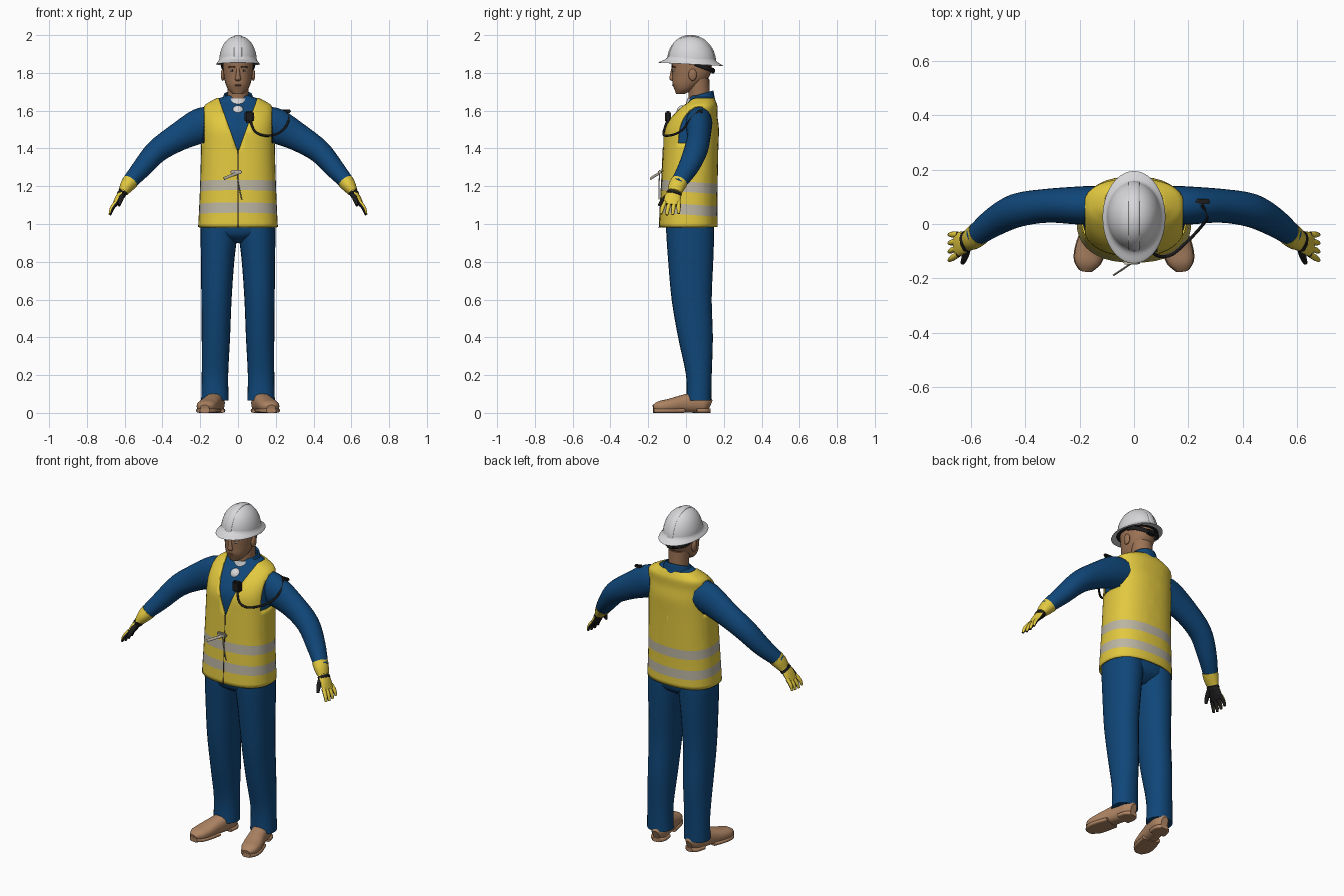
import bpy, bmesh, math
from mathutils import Vector, Matrix

if "Cube" in bpy.data.objects:
    bpy.data.objects.remove(bpy.data.objects["Cube"])


def material(name, r, g, b):
    m = bpy.data.materials.new(name)
    m.use_nodes = True
    m.diffuse_color = (r, g, b, 1)
    m.node_tree.nodes["Principled BSDF"].inputs["Base Color"].default_value = (r, g, b, 1)
    return m


BLUE = material("work_blue", .005, .062, .19)
YELLOW = material("safety_yellow", .76, .58, .05)
SILVER = material("reflective_grey", .5, .46, .36)
WHITE = material("helmet_white", .68, .68, .7)
SKIN = material("skin", .33, .17, .09)
TAN = material("shoe_tan", .42, .23, .125)
BLACK = material("rubber_black", .012, .012, .013)
BROWN = material("brow_brown", .06, .035, .02)
LIP = material("lip", .24, .09, .06)


def finish(name, bm, mats):
    """Turn a bmesh into a smooth object that keeps its sharp edges."""
    bmesh.ops.recalc_face_normals(bm, faces=bm.faces[:])
    me = bpy.data.meshes.new(name)
    bm.to_mesh(me)
    bm.free()
    for m in mats if isinstance(mats, tuple) else (mats,):
        me.materials.append(m)
    me.shade_smooth()
    me.set_sharp_from_angle(angle=math.radians(45))
    obj = bpy.data.objects.new(name, me)
    bpy.context.collection.objects.link(obj)
    return obj


def refine(rings, steps):
    """Smooth interpolation through every ring."""
    pts = [rings[0], *rings, rings[-1]]
    out = []
    for p, q, r, s in zip(pts, pts[1:], pts[2:], pts[3:]):
        for i in range(steps):
            t = i / steps
            out.append([.5 * (2 * b + (c - a) * t + (2 * a - 5 * b + 4 * c - d) * t * t
                              + (3 * b - a - 3 * c + d) * t ** 3)
                        for a, b, c, d in zip(p, q, r, s)])
    return out + [list(rings[-1])]


def loft(name, mats, rings, ref=None, side=1, power=2, n=24, steps=4, cap=True):
    """Skin rings (x, y, z, half width, half depth); ref makes them follow the path."""
    rings = refine(rings, steps)
    bm = bmesh.new()
    loops = []
    for k, (x, y, z, a, b) in enumerate(rings):
        u, v = Vector((1, 0, 0)), Vector((0, 1, 0))
        if ref:
            t = Vector(rings[min(k + 1, len(rings) - 1)][:3]) - Vector(rings[max(k - 1, 0)][:3])
            t.normalize()
            u = Vector(ref)
            u = (u - t * u.dot(t)).normalized()
            v = t.cross(u)
        loop = []
        for i in range(n):
            ang = math.tau * i / n
            c, s = math.cos(ang), math.sin(ang)
            p = (Vector((x, y, z)) + u * a * math.copysign(abs(c) ** (2 / power), c)
                 + v * b * math.copysign(abs(s) ** (2 / power), s))
            loop.append(bm.verts.new((p.x * side, p.y, p.z)))
        loops.append(loop)
    for lo, hi in zip(loops, loops[1:]):
        for i in range(n):
            j = (i + 1) % n
            bm.faces.new((lo[i], lo[j], hi[j], hi[i]))
    if cap:
        bm.faces.new(loops[0])
        bm.faces.new(loops[-1])
    return finish(name, bm, mats)


def tube(name, mat, points, a, b=None, ref=(0, 1, 0), side=1):
    return loft(name, mat, [(*p, a, b or a) for p in points], ref, side, n=10)


def blob(name, mat, pos, size):
    bm = bmesh.new()
    bmesh.ops.create_uvsphere(bm, u_segments=20, v_segments=12, radius=1,
                              matrix=Matrix.LocRotScale(Vector(pos), None, Vector(size)))
    return finish(name, bm, mat)


def block(name, mat, pos, size):
    bm = bmesh.new()
    bmesh.ops.create_cube(bm, size=1, matrix=Matrix.LocRotScale(Vector(pos), None, Vector(size)))
    bmesh.ops.bevel(bm, geom=bm.edges[:], offset=min(size) / 4, segments=2, affect='EDGES')
    return finish(name, bm, mat)


def cut(obj, planes, rule):
    """Slice along planes, then colour each face by rule, or delete it on None."""
    bm = bmesh.new()
    bm.from_mesh(obj.data)
    for co, no in planes:
        bmesh.ops.bisect_plane(bm, geom=bm.verts[:] + bm.edges[:] + bm.faces[:],
                               plane_co=co, plane_no=no)
    gone = []
    for f in bm.faces:
        index = rule(f.calc_center_median(), f.normal)
        if index is None:
            gone.append(f)
        else:
            f.material_index = index
    bmesh.ops.delete(bm, geom=gone, context='FACES')
    bm.to_mesh(obj.data)
    bm.free()


def thicken(obj, depth):
    mod = obj.modifiers.new("thickness", 'SOLIDIFY')
    mod.thickness = depth
    mod.offset = -1


# Shirt body and the vest over it
torso = [(0, .013, .98, .203, .147), (0, .015, 1.1, .197, .143), (0, .02, 1.25, .191, .14),
         (0, .025, 1.4, .187, .138), (0, .03, 1.5, .185, .136), (0, .045, 1.57, .183, .113),
         (0, .07, 1.62, .172, .088), (0, .08, 1.645, .14, .07), (0, .08, 1.665, .1, .06),
         (0, .075, 1.68, .06, .05)]
loft("shirt_body", BLUE, torso[1:], power=2.4, n=40)
vest = loft("vest", (YELLOW, SILVER), [(x, y, z + .003, a + .008, b + .008)
            for x, y, z, a, b in torso[:-1]], power=2.4, n=40, cap=False)
bands = [1.05, 1.105, 1.17, 1.225]
TILT = .07


def vest_rule(c, normal):
    if c.y < .085 and c.z - 1.38 > 2.8 * abs(c.x):
        return None
    if abs(c.x) > .18 and c.z > 1.43:
        return None
    h = c.z + TILT * c.y
    return int(bands[0] < h < bands[1] or bands[2] < h < bands[3])


cut(vest, [((0, 0, h), (0, TILT, 1)) for h in bands]
    + [((0, 0, 1.38), (s * 2.8, 0, -1)) for s in (1, -1)]
    + [((s * .18, 0, 0), (1, 0, 0)) for s in (1, -1)]
    + [((0, 0, 1.43), (0, 0, 1)), ((0, .085, 0), (0, 1, 0))], vest_rule)
thicken(vest, .007)
tube("vest_zip", BROWN, [(0, y - b - .008, z) for x, y, z, a, b in torso[:4]], .0025)

# Vest fastening and loose cords
block("vest_clip", SILVER, (-.01, -.139, 1.275), (.06, .02, .022))
tube("loose_cord", SILVER, [(0, -.138, 1.27), (-.04, -.165, 1.255), (-.075, -.188, 1.24)], .003, .008)
tube("hanging_cord", SILVER, [(-.005, -.14, 1.265), (.005, -.143, 1.2), (.02, -.143, 1.13)], .003)

# Trousers
loft("trouser_seat", BLUE, [(0, .02, .9, .06, .06), (0, .02, .94, .16, .115),
                            (0, .02, 1, .192, .128), (0, .02, 1.1, .185, .125)], power=2.4)
leg = [(.122, .068, .065, .073, .066), (.122, .068, .2, .07, .068), (.117, .05, .4, .075, .092),
       (.114, .03, .6, .08, .106), (.108, .025, .8, .088, .119), (.1, .022, .96, .098, .127),
       (.098, .02, 1.04, .095, .125)]
shoe = [(.11, .128, .04, .02, .03), (.113, .1, .05, .043, .05), (.122, .05, .055, .047, .055),
        (.14, -.02, .048, .049, .046), (.16, -.09, .038, .054, .036), (.172, -.14, .033, .047, .03),
        (.176, -.172, .026, .022, .016)]
arm = [(.14, .07, 1.535, .07, .085), (.2, .068, 1.52, .07, .092), (.32, .067, 1.458, .062, .074),
       (.43, .05, 1.385, .062, .062), (.51, .01, 1.295, .054, .052), (.585, -.045, 1.21, .04, .038)]
cuff = [(.57, -.035, 1.225, .045, .043), (.59, -.05, 1.198, .044, .037), (.608, -.06, 1.17, .038, .027)]
palm = [(.6, -.058, 1.18, .034, .022), (.63, -.07, 1.14, .043, .019), (.653, -.076, 1.1, .044, .013)]
SIDEWAYS, FORWARD, UP = (1, 0, 0), (0, 1, 0), (0, 0, 1)

for s, label in ((1, "left"), (-1, "right")):
    loft(label + "_trouser_leg", BLUE, leg, side=s, power=2.2)
    # Shoes with separate sole and heel
    loft(label + "_shoe", TAN, shoe, SIDEWAYS, s, power=2.4)
    for part, run in (("_sole", shoe[3:]), ("_heel", shoe[:3])):
        loft(label + part, TAN, [(x, y, .012, a + .003, .012) for x, y, z, a, b in run],
             SIDEWAYS, s, power=4)
    loft(label + "_sleeve", BLUE, arm, FORWARD, s)

    # Gloves: yellow backs, black palms
    def glove_rule(c, normal):
        return int(normal.x * s * .85 + normal.z * .5 < .05)

    loft(label + "_glove_cuff", YELLOW, cuff, FORWARD, s)
    tube(label + "_glove_strap", BLACK, [(.611, -.062, 1.166), (.62, -.066, 1.153)], .041, .025, side=s)
    hand = [loft(label + "_glove_palm", (YELLOW, BLACK), palm, FORWARD, s)]
    for i in range(4):
        off = (i - 1.5) * .024
        drop = .006 * abs(i - 1.4)
        hand.append(loft(label + "_glove_finger", (YELLOW, BLACK),
                         [(.645, -.075 + off, 1.115, .011, .012),
                          (.668, -.082 + off * 1.2, 1.075 + drop, .011, .011),
                          (.678, -.086 + off * 1.3, 1.045 + drop, .007, .007)], FORWARD, s, n=10))
    for part in hand:
        cut(part, [], glove_rule)
    loft(label + "_glove_thumb", BLACK, [(.612, -.08, 1.165, .016, .014), (.62, -.118, 1.13, .013, .013),
                                         (.63, -.143, 1.098, .008, .008)], SIDEWAYS, s, n=10)

    # Face features that come in pairs
    blob(label + "_ear", SKIN, (s * .08, .035, 1.79), (.011, .022, .032))
    blob(label + "_eye", WHITE, (s * .03, -.065, 1.813), (.013, .008, .006))
    blob(label + "_iris", BROWN, (s * .03, -.069, 1.813), (.005, .005, .005))
    tube(label + "_brow", BROWN, [(.014, -.074, 1.829), (.032, -.07, 1.834), (.05, -.056, 1.829)],
         .003, .004, side=s)

# Head and neck
loft("head", SKIN, [(0, -.03, 1.688, .026, .022), (0, -.012, 1.71, .05, .048),
                    (0, .005, 1.74, .065, .076), (0, .025, 1.78, .075, .098),
                    (0, .03, 1.83, .08, .106), (0, .03, 1.88, .079, .105),
                    (0, .03, 1.94, .05, .07)], power=2.2)
loft("neck", SKIN, [(0, .07, 1.59, .06, .065), (0, .07, 1.67, .055, .056), (0, .063, 1.77, .06, .06)])
loft("nose", SKIN, [(0, -.071, 1.825, .008, .006), (0, -.074, 1.79, .011, .011),
                    (0, -.073, 1.767, .016, .014), (0, -.067, 1.757, .01, .006)], n=16)
blob("lips", LIP, (0, -.064, 1.735), (.022, .009, .005))

# Undershirt and open collar
loft("undershirt_neck", WHITE, [(0, .066, 1.59, .07, .078), (0, .07, 1.665, .06, .063)])
blob("undershirt_front", WHITE, (0, -.018, 1.592), (.034, .032, .036))
collar = loft("shirt_collar", BLUE, [(0, .065, 1.615, .112, .098), (0, .07, 1.66, .09, .083),
                                     (0, .075, 1.705, .074, .07)], n=32, cap=False)
for v in collar.data.vertices:
    v.co.z -= .28 * (.14 - v.co.y)
cut(collar, [((s * .03, 0, 1.57), (1, 0, -.4 * s)) for s in (1, -1)],
    lambda c, normal: None if c.y < .05 and abs(c.x) < .03 + .4 * (c.z - 1.57) else 0)
thicken(collar, .008)

# Radio microphone, cable and shoulder clip
block("microphone", BLACK, (.06, -.095, 1.567), (.052, .032, .062))
tube("microphone_cable", BLACK, [(.065, -.1, 1.545), (.09, -.118, 1.49), (.14, -.112, 1.468),
                                 (.2, -.06, 1.475), (.245, -.012, 1.505), (.268, .025, 1.555),
                                 (.25, .07, 1.6)], .006, ref=UP)
block("shoulder_clip", BLACK, (.245, .082, 1.597), (.07, .018, .018))

# Helmet: dome, ridge, brim, liner and rear harness
arc = [math.pi / 2 * i / 8 for i in range(8)] + [1.53]
dome = loft("helmet_dome", WHITE, [(0, .03, 1.858 + .138 * math.sin(t), .1 * math.cos(t) ** .9,
                                    .126 * math.cos(t) ** .9) for t in arc], n=40, steps=2)
ridge = loft("helmet_ridge", WHITE, [(0, .03 - .124 * math.cos(t), 1.858 + .137 * math.sin(t), .02, .006)
                                     for t in (math.pi * i / 12 for i in range(13))], SIDEWAYS)
brim = loft("helmet_brim", WHITE, [(0, .03, 1.885, .097, .122), (0, .028, 1.866, .102, .135),
                                   (0, .025, 1.85, .114, .166), (0, .025, 1.845, .114, .166),
                                   (0, .028, 1.85, .1, .127)], n=40, steps=3, cap=False)
liner = loft("helmet_liner", BLACK, [(0, .028, 1.849, .102, .132), (0, .03, 1.858, .098, .122)], n=40)
for part in (dome, ridge, brim, liner):
    for v in part.data.vertices:
        v.co.z -= .05 * (v.co.y - .03)
tube("helmet_harness", BLACK, [(-.086, .05, 1.85), (-.075, .115, 1.825), (0, .146, 1.812),
                               (.075, .115, 1.825), (.086, .05, 1.85)], .013, .005, ref=UP)
block("harness_knob", BLACK, (0, .142, 1.812), (.05, .024, .03))
